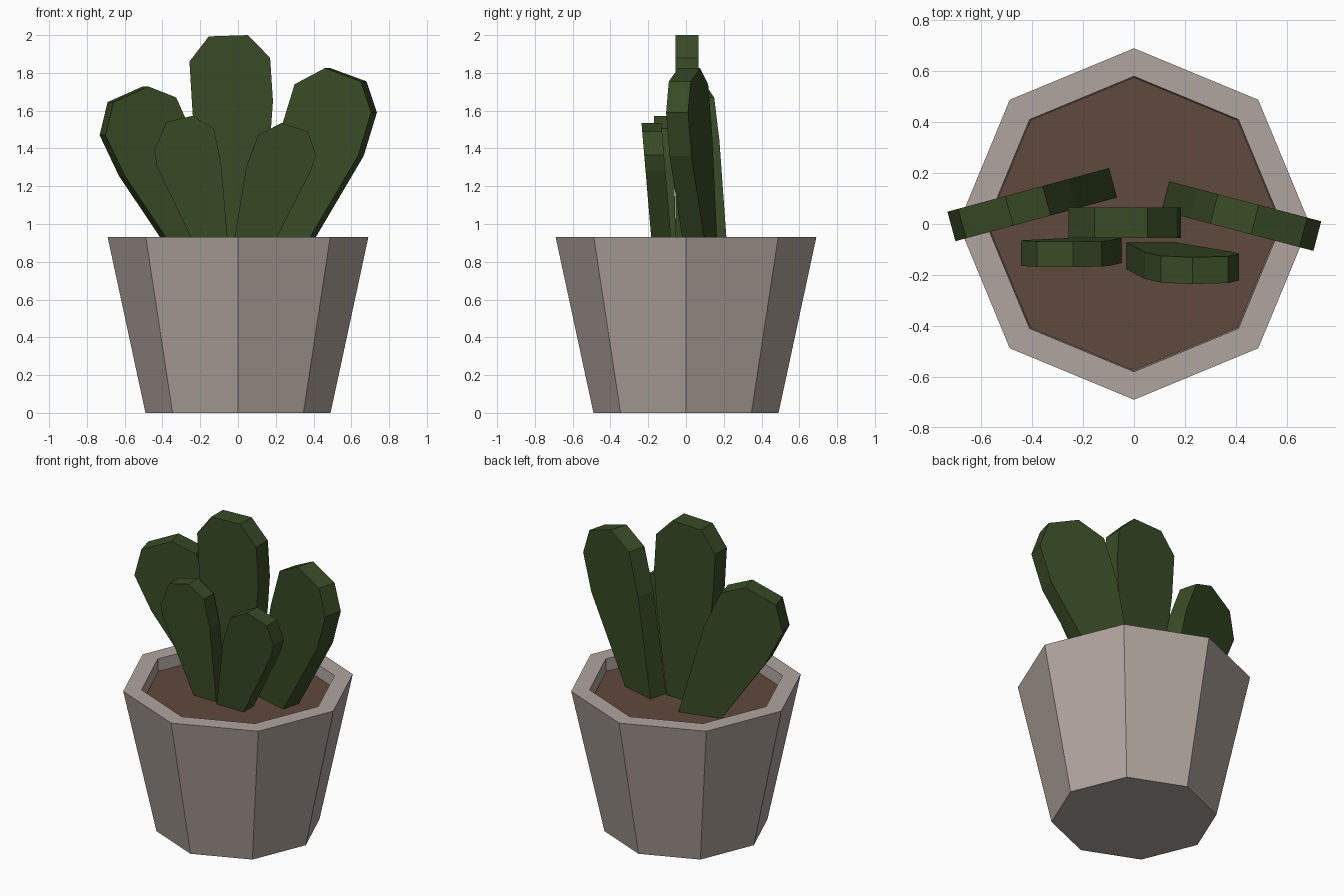
import bpy
import bmesh
import math

if "Cube" in bpy.data.objects:
    bpy.data.objects.remove(bpy.data.objects["Cube"])


def material(name, rgb):
    m = bpy.data.materials.new(name)
    m.diffuse_color = (*rgb, 1.0)
    m.use_nodes = True
    m.node_tree.nodes["Principled BSDF"].inputs["Base Color"].default_value = m.diffuse_color
    return m


CLAY = material("warm_grey_clay", (0.44, 0.375, 0.342))
SOIL = material("brown_soil", (0.117, 0.067, 0.048))
GREEN = material("cactus_green", (0.040, 0.070, 0.019))


def finish(name, bm, mat):
    bmesh.ops.recalc_face_normals(bm, faces=bm.faces)
    me = bpy.data.meshes.new(name)
    bm.to_mesh(me)
    bm.free()
    me.materials.append(mat)
    ob = bpy.data.objects.new(name, me)
    bpy.context.collection.objects.link(ob)
    return ob


def ring(bm, r, z, n=8):
    return [bm.verts.new((r * math.cos(2 * math.pi * i / n),
                          r * math.sin(2 * math.pi * i / n), z)) for i in range(n)]


# Pot: octagonal rings from the base up, over the rim and down inside
bm = bmesh.new()
rings = [ring(bm, r, z) for r, z in
         [(0.49, 0.0), (0.69, 0.93), (0.58, 0.93), (0.575, 0.84)]]
bm.faces.new(rings[0])
for a, b in zip(rings, rings[1:]):
    for i in range(8):
        j = (i + 1) % 8
        bm.faces.new((a[i], a[j], b[j], b[i]))
bm.faces.new(rings[-1])
finish("pot", bm, CLAY)

# Soil: flat octagon just below the rim
bm = bmesh.new()
bm.faces.new(ring(bm, 0.577, 0.85))
soil = finish("soil", bm, SOIL)
for p in soil.data.polygons:
    if p.normal.z < 0:
        p.flip()


def pad(name, outline, y0, turn=0.0, lean=0.0, thick=0.12):
    """Flat cactus pad: x-z outline on the plane y = y0 + turn*x + lean*(z-0.85)."""
    bm = bmesh.new()
    length = math.hypot(1, turn)
    nx, ny = -turn / length * thick / 2, thick / 2 / length
    sides = []
    for s in (-1, 1):
        sides.append([bm.verts.new((x + s * nx,
                                    y0 + turn * x + lean * (z - 0.85) + s * ny, z))
                      for x, z in outline])
    front, back = sides
    bm.faces.new(front)
    bm.faces.new(back)
    n = len(outline)
    for i in range(n):
        j = (i + 1) % n
        bm.faces.new((front[i], front[j], back[j], back[i]))
    return finish(name, bm, GREEN)


# Cactus pads, each set slightly into the soil
pad("centre_pad", [(-0.135, 0.8), (-0.24, 1.58), (-0.257, 1.86), (-0.155, 1.993),
                   (0.053, 2.0), (0.17, 1.88), (0.185, 1.65), (0.17, 1.44),
                   (0.09, 0.8)], 0.005)
pad("left_pad", [(-0.31, 0.8), (-0.615, 1.255), (-0.717, 1.47), (-0.675, 1.645),
                 (-0.49, 1.728), (-0.343, 1.67), (-0.24, 1.44), (-0.07, 0.8)],
    0.184, turn=0.27)
pad("right_pad", [(0.32, 0.8), (0.65, 1.36), (0.72, 1.59), (0.665, 1.755),
                  (0.475, 1.825), (0.315, 1.74), (0.235, 1.48), (0.115, 0.8)],
    0.142, turn=-0.263)
pad("front_left_pad", [(-0.19, 0.8), (-0.43, 1.31), (-0.443, 1.39), (-0.38, 1.54),
                       (-0.24, 1.573), (-0.128, 1.505), (-0.09, 1.325),
                       (-0.045, 0.8)], -0.103, lean=-0.022, thick=0.1)
pad("front_right_pad", [(0.14, 0.8), (0.385, 1.28), (0.413, 1.365), (0.37, 1.49),
                        (0.23, 1.535), (0.106, 1.47), (0.043, 1.3),
                        (-0.038, 0.8)], -0.125, lean=-0.085, thick=0.105)
